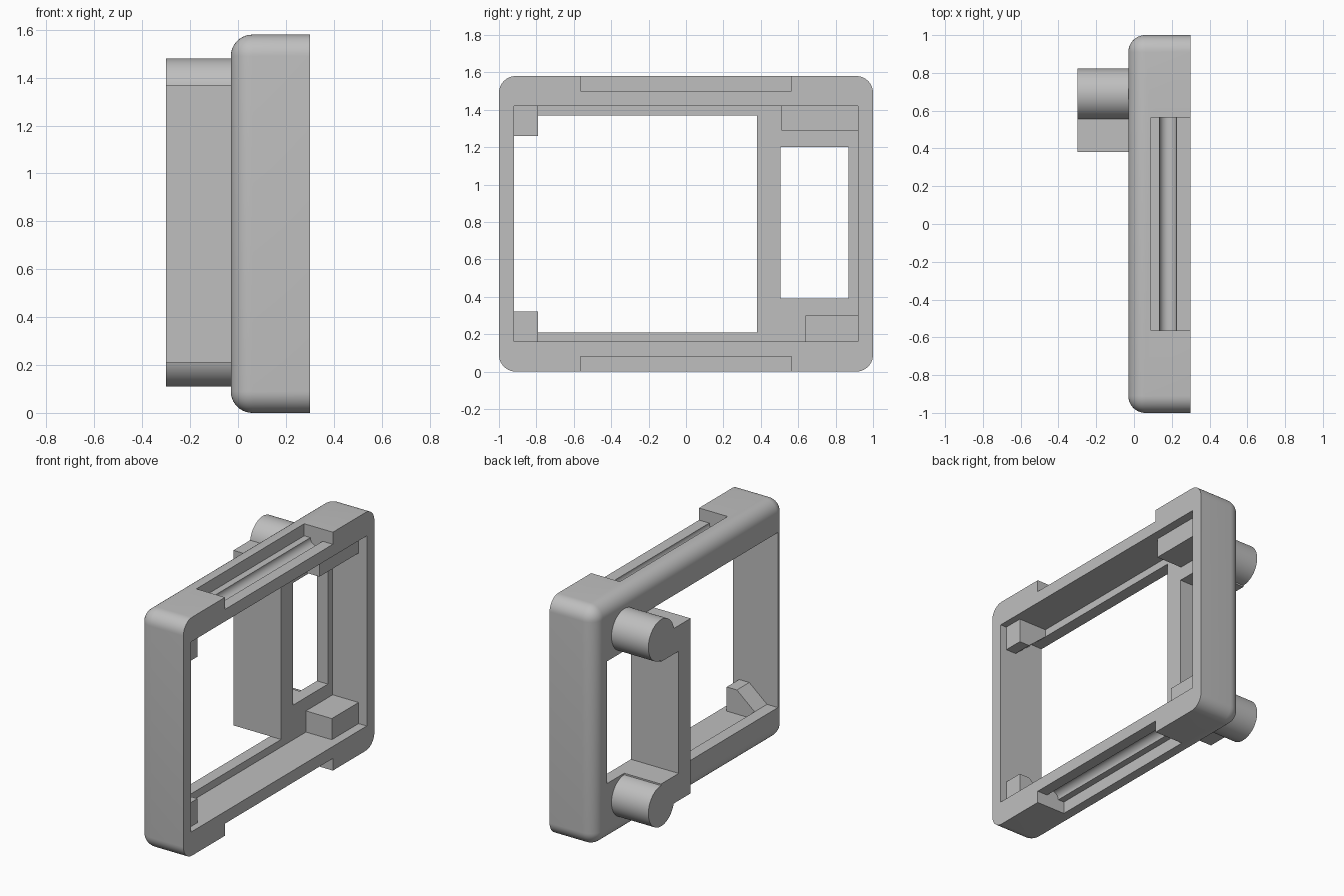
import bpy
import bmesh
import math
from mathutils import Matrix, Vector

cube = bpy.data.objects.get("Cube")
if cube:
    bpy.data.objects.remove(cube, do_unlink=True)

grey = bpy.data.materials.new("plain grey")
grey.use_nodes = True
colour = (0.52, 0.52, 0.52, 1)
grey.diffuse_color = colour
grey.node_tree.nodes["Principled BSDF"].inputs["Base Color"].default_value = colour

HEIGHT = 1.58
MID = HEIGHT / 2
FLOOR, RIM = 0.05, 0.30      # cavity floor and open rim along x
BACK, PEG_END = -0.03, -0.30


def finish(name, bm):
    bmesh.ops.recalc_face_normals(bm, faces=bm.faces[:])
    mesh = bpy.data.meshes.new(name)
    bm.to_mesh(mesh)
    bm.free()
    mesh.materials.append(grey)
    obj = bpy.data.objects.new(name, mesh)
    bpy.context.collection.objects.link(obj)
    return obj


def box(name, x, y, z, fillet=0):
    bm = bmesh.new()
    bmesh.ops.create_cube(bm, size=1)
    for v in bm.verts:
        v.co = Vector([lo + (c + 0.5) * (hi - lo) for c, (lo, hi) in zip(v.co, (x, y, z))])
    if fillet:
        # round every edge except those around the open rim
        edges = [e for e in bm.edges if min(v.co.x for v in e.verts) < x[1] - 0.001]
        bmesh.ops.bevel(bm, geom=edges, offset=fillet, segments=10, profile=0.5, affect='EDGES')
    return finish(name, bm)


def rod(name, axis, centre, radius, length):
    bm = bmesh.new()
    bmesh.ops.create_cone(bm, cap_ends=True, segments=64, radius1=radius, radius2=radius, depth=length)
    turn = Matrix.Rotation(math.pi / 2, 4, 'Y' if axis == 'X' else 'X')
    bmesh.ops.transform(bm, matrix=Matrix.Translation(centre) @ turn, verts=bm.verts[:])
    return finish(name, bm)


def prism(name, profile, y):
    # extrude an (x, z) profile along y
    bm = bmesh.new()
    face = bm.faces.new([bm.verts.new((px, y[0], pz)) for px, pz in profile])
    out = bmesh.ops.extrude_face_region(bm, geom=[face])
    verts = [g for g in out["geom"] if isinstance(g, bmesh.types.BMVert)]
    bmesh.ops.translate(bm, vec=(0, y[1] - y[0], 0), verts=verts)
    return finish(name, bm)


def combine(target, tool, operation):
    mod = target.modifiers.new(operation, 'BOOLEAN')
    mod.operation = operation
    mod.solver = 'EXACT'
    mod.object = tool
    bpy.ops.object.select_all(action='DESELECT')
    bpy.context.view_layer.objects.active = target
    target.select_set(True)
    bpy.ops.object.modifier_apply(modifier=mod.name)
    bpy.data.objects.remove(tool, do_unlink=True)


# Rounded shell with its cavity
frame = box("frame", (BACK, RIM), (-1, 1), (0, HEIGHT), fillet=0.09)
combine(frame, box("cavity", (FLOOR, 0.5), (-0.92, 0.92), (0.16, 1.42)), 'DIFFERENCE')

# Bridge and two round pegs on the back
combine(frame, box("bridge", (PEG_END, 0), (0.38, 0.69), (0.21, 1.37)), 'UNION')
for z in (0.245, 1.345):
    peg = rod("peg", 'X', (PEG_END / 2, 0.688, z), 0.135, -PEG_END)
    combine(frame, peg, 'UNION')

# Main window and side window
combine(frame, box("window", (-0.5, 0.2), (-0.92, 0.38), (0.21, 1.37)), 'DIFFERENCE')
combine(frame, box("side_window", (-0.5, 0.2), (0.505, 0.87), (0.39, 1.20)), 'DIFFERENCE')

# Edge recesses with a round groove, top and bottom
for side in (-1, 1):
    surface = MID + side * MID
    inner = surface - side * 0.08
    z = sorted((inner, surface + side * 0.1))
    combine(frame, box("recess", (0.09, 0.5), (-0.565, 0.565), z), 'DIFFERENCE')
    combine(frame, rod("groove", 'Y', (0.18, 0, inner), 0.045, 1.13), 'DIFFERENCE')

# Inner support blocks beside the side window
combine(frame, box("upper_block", (0.03, 0.24), (0.51, 0.94), (1.29, 1.45)), 'UNION')
combine(frame, box("lower_block", (0.03, 0.24), (0.64, 0.94), (0.13, 0.30)), 'UNION')

# Sloped corner wedges
wedge = [(FLOOR, 0.13), (FLOOR, 0.21), (0.18, 0.32), (0.255, 0.32), (0.255, 0.13)]
for flip in (False, True):
    profile = [(x, HEIGHT - z if flip else z) for x, z in wedge]
    combine(frame, prism("wedge", profile, (-0.94, -0.79)), 'UNION')

frame.select_set(True)
bpy.context.view_layer.objects.active = frame
bpy.ops.object.shade_smooth_by_angle(angle=math.radians(30))
